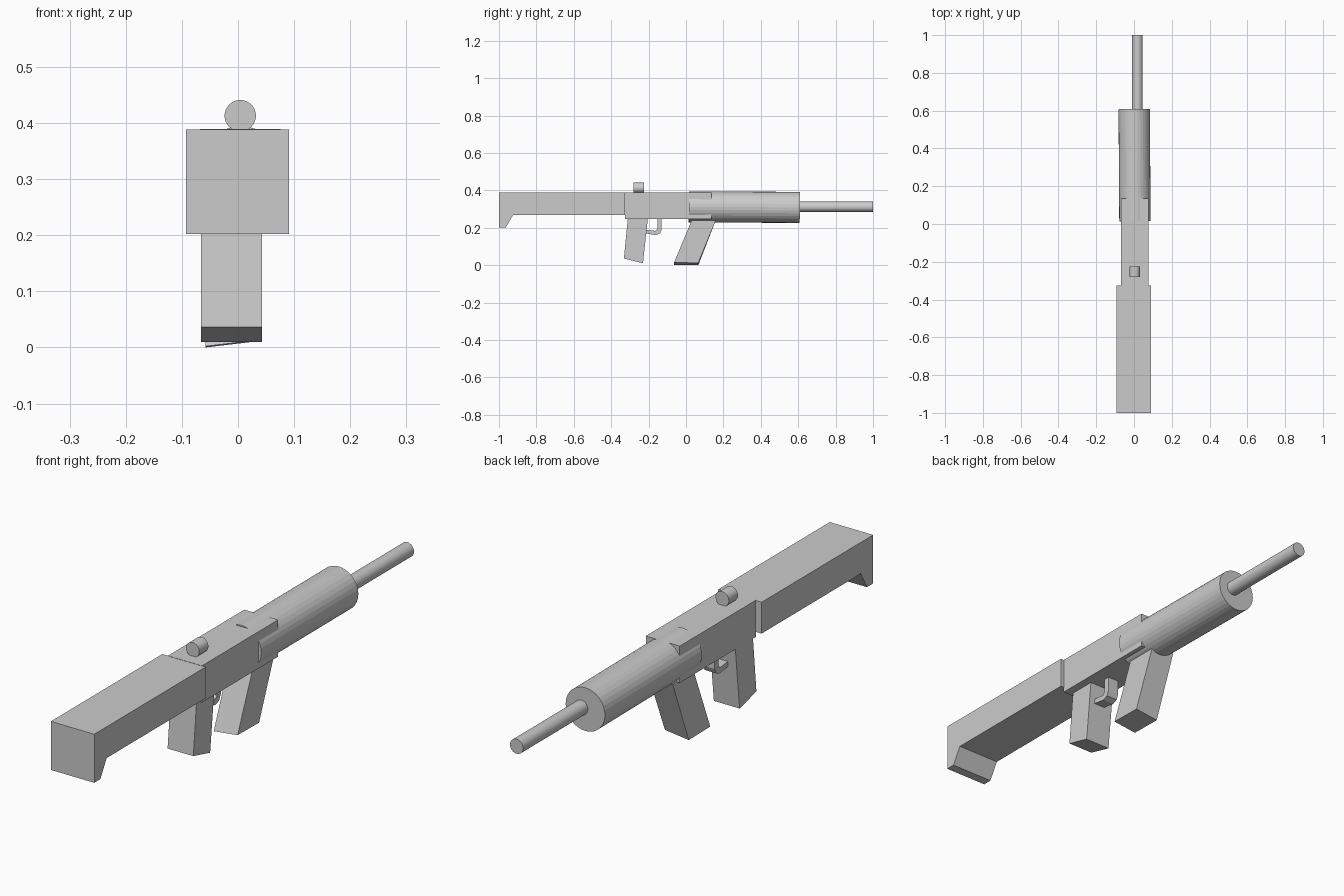
import bpy, bmesh, math
from mathutils import Vector

if "Cube" in bpy.data.objects:
    bpy.data.objects.remove(bpy.data.objects["Cube"])


def prism(name, profile, x0, x1):
    """Extrude a (y, z) side profile across x."""
    bm = bmesh.new()
    face = bm.faces.new([bm.verts.new((x0, y, z)) for y, z in profile])
    ext = bmesh.ops.extrude_face_region(bm, geom=[face])
    verts = [g for g in ext["geom"] if isinstance(g, bmesh.types.BMVert)]
    bmesh.ops.translate(bm, verts=verts, vec=(x1 - x0, 0, 0))
    bmesh.ops.recalc_face_normals(bm, faces=bm.faces)
    mesh = bpy.data.meshes.new(name)
    bm.to_mesh(mesh)
    bm.free()
    obj = bpy.data.objects.new(name, mesh)
    bpy.context.collection.objects.link(obj)
    return obj


def rod(name, start, end, radius):
    """Flat-faced cylinder between two points."""
    a, b = Vector(start), Vector(end)
    bpy.ops.mesh.primitive_cylinder_add(vertices=32, radius=radius, depth=(b - a).length,
                                        location=(a + b) / 2)
    obj = bpy.context.object
    obj.name = name
    obj.rotation_euler = (b - a).to_track_quat('Z', 'Y').to_euler()
    return obj


# Stock with hooked heel
prism("stock", [(-1, 0.202), (-0.963, 0.202), (-0.925, 0.268), (-0.325, 0.268),
                (-0.325, 0.388), (-1, 0.388)], -0.093, 0.091)

# Central body
prism("receiver", [(-0.327, 0.248), (0.135, 0.248), (0.135, 0.389), (-0.327, 0.389)],
      -0.068, 0.076)

# Large round sleeve and thin barrel
rod("sleeve", (0.005, 0.015, 0.311), (0.001, 0.608, 0.309), 0.083)
rod("barrel", (0.018, 0.58, 0.312), (0.018, 1.0, 0.312), 0.028)

# Round sight on top
rod("sight", (0.004, -0.28, 0.413), (0.004, -0.225, 0.413), 0.028)

# Rear grip
prism("rear_grip", [(-0.310, 0.26), (-0.332, 0.036), (-0.230, 0.010), (-0.203, 0.26)],
      -0.066, 0.043)

# Slanted front grip, very slightly skewed
grip = prism("front_grip", [(0.035, 0.25), (-0.064, 0.008), (0.066, 0.006), (0.163, 0.25)],
             -0.058, 0.043)
for v in grip.data.vertices:
    if v.co.z < 0.1:
        v.co.z += -0.006 if v.co.x < 0 else 0.006

# Trigger guard, a bent strip from the body to the rear grip
prism("trigger_guard", [(-0.130, 0.255), (-0.130, 0.190), (-0.139, 0.170), (-0.160, 0.161),
                        (-0.220, 0.170), (-0.220, 0.189), (-0.163, 0.183),
                        (-0.153, 0.193), (-0.153, 0.255)], -0.03, 0.018)
